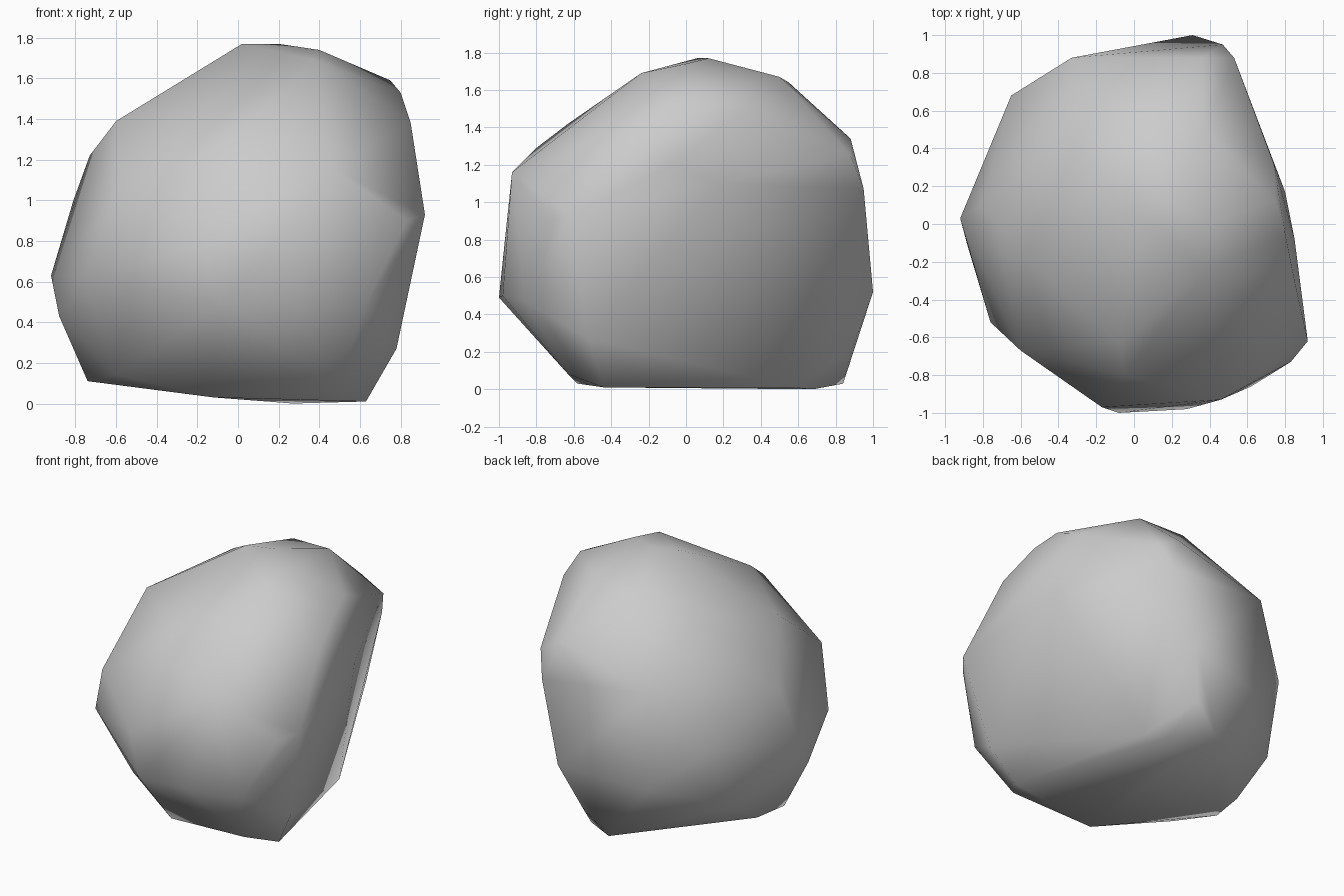
import bpy
import bmesh

# Remove the default object
default_cube = bpy.data.objects.get("Cube")
if default_cube:
    bpy.data.objects.remove(default_cube, do_unlink=True)

# Corner points of the boulder, grouped in rough rings from base to crown
BASE_RIM = [
    (.63, -.44, .01), (.4, .57, .01), (.27, .68, 0), (.02, .84, .03),
    (-.7, .2, .11), (-.74, -.05, .11), (-.6, -.33, .14), (-.12, -.58, .03),
    (.49, -.63, .08),
]
LOWER_RING = [
    (.78, -.52, .27), (.62, -.86, .47), (.28, -.98, .5), (-.08, -1, .49),
    (-.76, -.52, .62), (-.88, -.12, .43), (-.92, .03, .63), (-.72, .48, .3),
    (-.65, .68, .75), (-.3, .87, .45), (.31, 1, .52), (.2, .88, .2),
]
UPPER_RING = [
    (.92, -.62, .93), (.83, -.73, .9), (.46, -.93, 1.16), (-.17, -.97, .78),
    (-.6, -.67, 1), (-.81, .1, 1), (-.73, 0, 1.22), (-.33, .88, 1.15),
    (.47, .95, 1.07), (.53, .88, 1.25), (.36, .88, 1.34), (.85, -.08, 1.2),
    (.8, .17, 1.1),
]
CROWN = [
    (.85, -.3, 1.38), (.8, -.05, 1.53), (.75, .12, 1.59), (.74, .32, 1.5),
    (.37, .5, 1.67), (.05, .55, 1.64), (-.35, .45, 1.5), (-.6, -.17, 1.39),
    (.02, .06, 1.77), (.2, .12, 1.77), (.4, 0, 1.74), (.38, -.24, 1.69),
    (-.07, -.63, 1.42), (-.05, -.8, 1.29),
]


def convex_shell(bm, corners):
    """Wrap the corners in a convex shell and drop any corner left inside."""
    for corner in corners:
        bm.verts.new(corner)
    bmesh.ops.convex_hull(bm, input=bm.verts[:])
    loose = [vert for vert in bm.verts if not vert.link_faces]
    bmesh.ops.delete(bm, geom=loose, context="VERTS")
    bmesh.ops.recalc_face_normals(bm, faces=bm.faces[:])


def flat_material(name, color):
    """Plain single-colour material."""
    material = bpy.data.materials.new(name)
    material.use_nodes = True
    material.diffuse_color = color
    shader = material.node_tree.nodes["Principled BSDF"]
    shader.inputs["Base Color"].default_value = color
    shader.inputs["Roughness"].default_value = .9
    return material


# Boulder: coarse shell with smooth shading
bm = bmesh.new()
convex_shell(bm, BASE_RIM + LOWER_RING + UPPER_RING + CROWN)
for face in bm.faces:
    face.smooth = True
mesh = bpy.data.meshes.new("boulder")
bm.to_mesh(mesh)
bm.free()
mesh.materials.append(flat_material("stone grey", (.6, .6, .6, 1)))
boulder = bpy.data.objects.new("boulder", mesh)
bpy.context.collection.objects.link(boulder)
